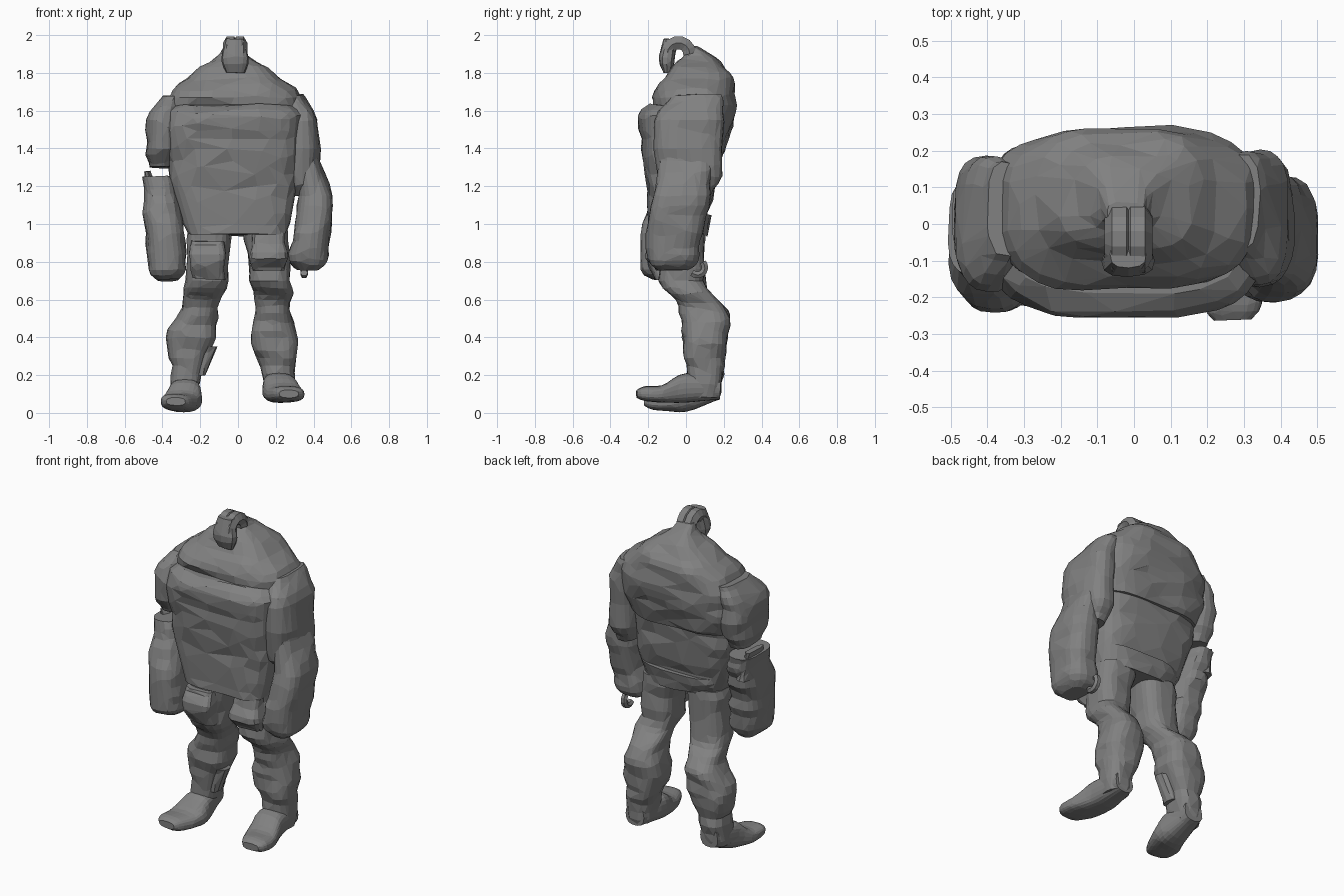
import bpy, bmesh
from math import cos, sin, pi, copysign
from mathutils import Vector, noise

if "Cube" in bpy.data.objects:
    bpy.data.objects.remove(bpy.data.objects["Cube"])

grey = bpy.data.materials.new("stone grey")
grey.use_nodes = True
stone = (0.22, 0.22, 0.22, 1)
grey.diffuse_color = stone
grey.node_tree.nodes["Principled BSDF"].inputs["Base Color"].default_value = stone


def ring(at, wide, deep, x=0, off=0):
    """Cross-section: place along the axis, half sizes, and centre."""
    return Vector((at, wide, deep, x, off))


def blend(rings, steps=4):
    """Fill a smooth run of cross-sections between the given ones."""
    padded = [rings[0], *rings, rings[-1]]
    result = []
    for a, b, c, d in zip(padded, padded[1:], padded[2:], padded[3:]):
        for step in range(steps):
            t = step / steps
            bend = (c - a) + (2 * a - 5 * b + 4 * c - d) * t + (3 * b - a - 3 * c + d) * t * t
            result.append(b + bend * t / 2)
    return result + [rings[-1]]


def rounded(value, square):
    return copysign(abs(value) ** square, value)


def loft(name, rings, upright=True, square=0.75, sides=24, rough=0.02, detail=0.5):
    """Skin the cross-sections, fold the surface with noise, then facet it."""
    bm = bmesh.new()
    loops = []
    for at, wide, deep, x, off in blend(rings):
        loop = []
        for i in range(sides):
            angle = 2 * pi * i / sides
            u = x + wide * rounded(cos(angle), square)
            v = off + deep * rounded(sin(angle), square)
            loop.append(bm.verts.new((u, v, at) if upright else (u, at, v)))
        loops.append(loop)
    for low, high in zip(loops, loops[1:]):
        for i in range(sides):
            bm.faces.new((low[i - 1], low[i], high[i], high[i - 1]))
    bm.faces.new(loops[0])
    bm.faces.new(loops[-1])
    bmesh.ops.recalc_face_normals(bm, faces=bm.faces)
    bm.normal_update()
    folds = Vector((5, 5, 14))
    for vert in bm.verts:
        vert.co += vert.normal * rough * noise.noise(vert.co * folds)
    mesh = bpy.data.meshes.new(name)
    bm.to_mesh(mesh)
    bm.free()
    mesh.materials.append(grey)
    part = bpy.data.objects.new(name, mesh)
    bpy.context.collection.objects.link(part)
    part.modifiers.new("facets", 'DECIMATE').ratio = detail


def arc(name, centre, radius, thickness, start, sweep, points=8):
    """A bent tube in the side plane."""
    curve = bpy.data.curves.new(name, 'CURVE')
    curve.dimensions = '3D'
    curve.bevel_depth = thickness
    curve.bevel_resolution = 1
    curve.use_fill_caps = True
    spline = curve.splines.new('POLY')
    spline.points.add(points - 1)
    spline.use_smooth = False
    for i, point in enumerate(spline.points):
        angle = start + sweep * i / (points - 1)
        place = Vector(centre) + radius * Vector((0, cos(angle), sin(angle)))
        point.co = (*place, 1)
    curve.materials.append(grey)
    bpy.context.collection.objects.link(bpy.data.objects.new(name, curve))


def leg(label, side, stance, lower, forward):
    """Leg, foot and hanging pouch; stance moves the lower leg outward."""
    loft(label + "_leg", [
        ring(at=.08, wide=.07, deep=.08, x=side * (.22 + stance), off=.1),
        ring(at=.25, wide=.09, deep=.1, x=side * (.21 + stance), off=.1),
        ring(at=.4, wide=.13, deep=.12, x=side * (.19 + stance), off=.1),
        ring(at=.52, wide=.1, deep=.13, x=side * (.18 + stance / 2), off=.1),
        ring(at=.6, wide=.1, deep=.11, x=side * (.18 + stance / 3), off=.06),
        ring(at=.7, wide=.11, deep=.12, x=side * .17, off=-.02),
        ring(at=.97, wide=.12, deep=.12, x=side * .15, off=-.02)])
    loft(label + "_foot", [
        ring(at=-.26 + forward, wide=.05, deep=.02, x=side * (.27 + stance), off=.1 - lower),
        ring(at=-.22 + forward, wide=.08, deep=.04, x=side * (.27 + stance), off=.1 - lower),
        ring(at=-.13 + forward, wide=.1, deep=.05, x=side * (.25 + stance), off=.1 - lower),
        ring(at=0, wide=.09, deep=.08, x=side * (.22 + stance), off=.13 - lower),
        ring(at=.18, wide=.06, deep=.06, x=side * (.22 + stance), off=.13)],
        upright=False, rough=.01)
    base = .75 - lower
    loft(label + "_pouch", [
        ring(at=base, wide=.09, deep=.06, x=side * .16, off=-.1),
        ring(at=base + .1, wide=.1, deep=.09, x=side * .16, off=-.12),
        ring(at=base + .2, wide=.09, deep=.07, x=side * .16, off=-.1)],
        square=.5, sides=16)


def arm(label, side, fist, bend, elbow, shoulder, back, forward):
    """Fist and forearm up to the bend, then upper arm from elbow to shoulder."""
    top, top_x, top_wide = bend
    loft(label + "_forearm", [
        ring(at=fist, wide=.06, deep=.08, x=side * .37, off=-.07 - forward),
        ring(at=fist + .06, wide=.1, deep=.13, x=side * .37, off=-.07 - forward),
        ring(at=.95, wide=.1, deep=.15, x=side * .39, off=-.06 - forward),
        ring(at=1.15, wide=.09, deep=.15, x=side * .41, off=-.02),
        ring(at=top, wide=top_wide, deep=.14, x=side * top_x)])
    loft(label + "_upper_arm", [
        ring(at=elbow, wide=.06, deep=.11, x=side * (shoulder + .01), off=back),
        ring(at=elbow + .1, wide=.09, deep=.17, x=side * shoulder, off=back),
        ring(at=1.55, wide=.08, deep=.18, x=side * shoulder, off=back),
        ring(at=1.68, wide=.05, deep=.13, x=side * (shoulder - .05), off=back + .04)])


# Torso and the hunched back over it
loft("torso", [
    ring(at=.95, wide=.265, deep=.15, off=-.05),
    ring(at=1.2, wide=.33, deep=.18, x=-.02, off=-.03),
    ring(at=1.45, wide=.36, deep=.21, x=-.03, off=-.03),
    ring(at=1.58, wide=.36, deep=.23, x=-.02, off=-.02),
    ring(at=1.63, wide=.32, deep=.19, x=-.02)],
    square=.6, sides=32, detail=.4)
loft("hunched_back", [
    ring(at=1.36, wide=.32, deep=.12, x=-.03, off=.07),
    ring(at=1.5, wide=.36, deep=.17, x=-.03, off=.07),
    ring(at=1.67, wide=.35, deep=.22, x=-.02, off=.04),
    ring(at=1.8, wide=.21, deep=.16, x=-.02, off=.07),
    ring(at=1.9, wide=.08, deep=.07, x=-.02, off=.06),
    ring(at=1.94, wide=.05, deep=.03, x=-.02, off=.03)],
    square=.65, sides=32, detail=.4)

# Small bowed head joined to the neck by a broad double arch
for strand, x in (("left", .01), ("right", -.04)):
    arc(strand + "_neck_arch", (x, -.04, 1.9), radius=.06, thickness=.04, start=0, sweep=pi)
loft("head", [
    ring(at=1.8, wide=.05, deep=.02, x=-.015, off=-.1),
    ring(at=1.88, wide=.07, deep=.04, x=-.015, off=-.1),
    ring(at=1.98, wide=.05, deep=.04, x=-.015, off=-.08)],
    sides=12, rough=.01)

# Arms: the left hangs in one piece, the right is split at a flared cuff
arm("left", side=1, fist=.75, bend=(1.38, .36, .06), elbow=1.15, shoulder=.34, back=.02, forward=0)
arm("right", side=-1, fist=.7, bend=(1.25, .43, .08), elbow=1.3, shoulder=.4, back=0, forward=.03)
arc("left_thumb_hook", (.35, .06, .77), radius=.04, thickness=.02, start=pi / 4, sweep=-pi)
loft("right_cuff", [
    ring(at=1.1, wide=.05, deep=.1, x=-.44, off=.03),
    ring(at=1.28, wide=.02, deep=.08, x=-.48, off=.02)], sides=12)

# Hips and legs
loft("hips", [
    ring(at=.94, wide=.25, deep=.11),
    ring(at=1.05, wide=.27, deep=.14)])
leg("left", side=1, stance=0, lower=0, forward=0)
leg("right", side=-1, stance=.06, lower=.04, forward=.04)
loft("right_shin_flap", [
    ring(at=.2, wide=.04, deep=.05, x=-.21, off=.08),
    ring(at=.35, wide=.09, deep=.05, x=-.2, off=.07)], sides=12)
